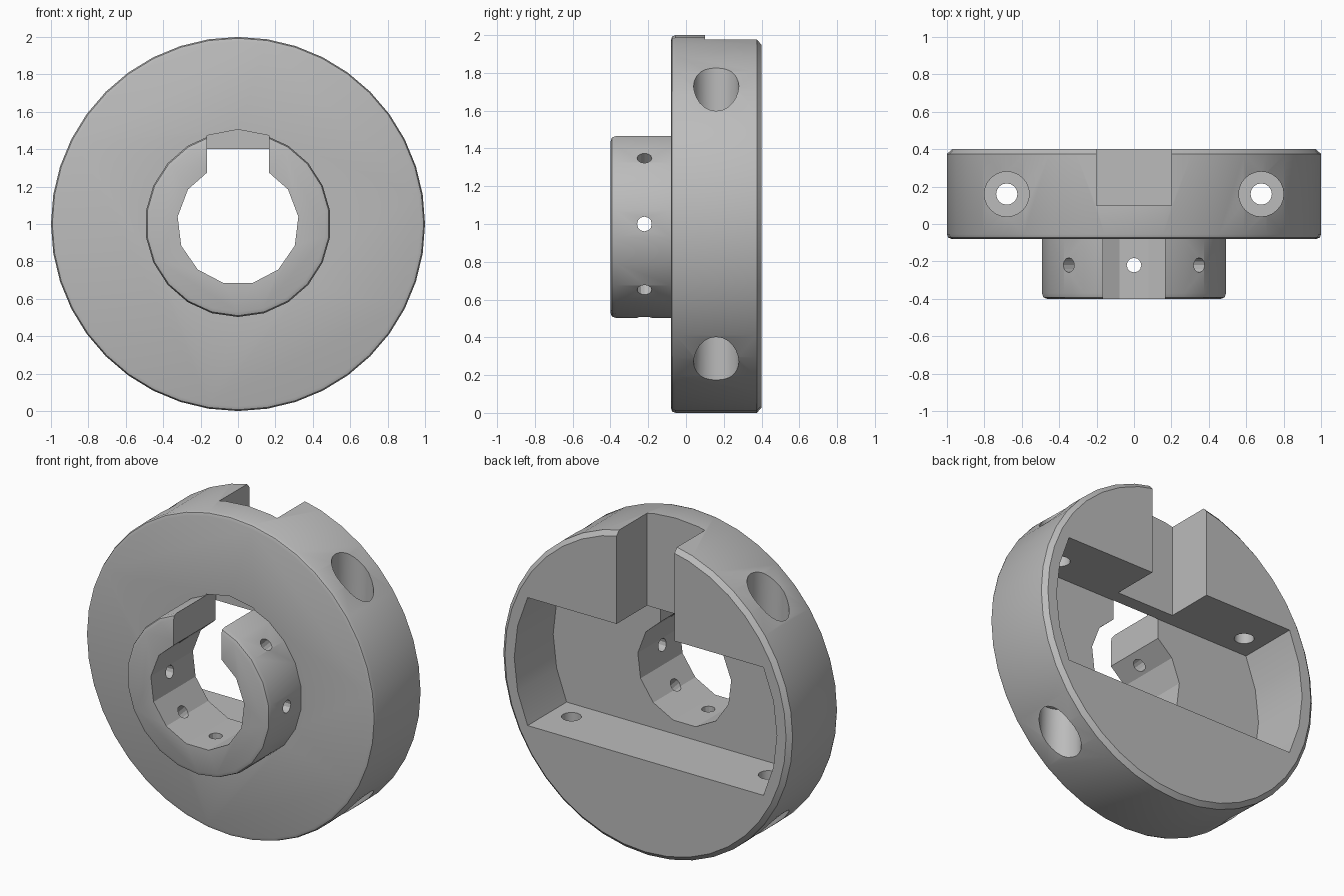
import bpy, bmesh, math
from mathutils import Matrix, Vector

cube = bpy.data.objects.get("Cube")
if cube:
    bpy.data.objects.remove(cube, do_unlink=True)

CENTRE = Vector((0, 0, 1))
FRONT, BACK, COLLAR_FRONT, WALL = -0.08, 0.40, -0.40, 0.015
SLOT, NOTCH = 0.165, 0.20

grey = bpy.data.materials.new("grey_metal")
grey.use_nodes = True
grey.diffuse_color = (0.5, 0.5, 0.5, 1)
grey.node_tree.nodes["Principled BSDF"].inputs["Base Color"].default_value = (0.5, 0.5, 0.5, 1)


def finish(name, bm):
    bmesh.ops.recalc_face_normals(bm, faces=bm.faces)
    mesh = bpy.data.meshes.new(name)
    bm.to_mesh(mesh)
    bm.free()
    mesh.materials.append(grey)
    obj = bpy.data.objects.new(name, mesh)
    bpy.context.collection.objects.link(obj)
    return obj


def turned(name, profile, sides):
    """Solid of revolution about y from (radius, y) rings."""
    bm = bmesh.new()
    rings = []
    for r, y in profile:
        angles = [2 * math.pi * i / sides for i in range(sides)]
        rings.append([bm.verts.new((r * math.sin(a), y, 1 + r * math.cos(a))) for a in angles])
    for low, high in zip(rings, rings[1:]):
        for i in range(sides):
            j = (i + 1) % sides
            bm.faces.new((low[i], low[j], high[j], high[i]))
    bm.faces.new(rings[0])
    bm.faces.new(rings[-1])
    return finish(name, bm)


def prism(name, outline, y0, y1):
    """Outline in (x, height from the axis), extruded along y."""
    bm = bmesh.new()
    face = bm.faces.new([bm.verts.new((x, y0, 1 + z)) for x, z in outline])
    ext = bmesh.ops.extrude_face_region(bm, geom=[face])["geom"]
    verts = [v for v in ext if isinstance(v, bmesh.types.BMVert)]
    bmesh.ops.translate(bm, verts=verts, vec=(0, y1 - y0, 0))
    return finish(name, bm)


def rod(name, radius, start, end, sides=16):
    start, end = Vector(start), Vector(end)
    axis = end - start
    bm = bmesh.new()
    turn = axis.to_track_quat("Z", "Y").to_matrix().to_4x4()
    bmesh.ops.create_cone(bm, cap_ends=True, segments=sides, radius1=radius, radius2=radius,
                          depth=axis.length, matrix=Matrix.Translation((start + end) / 2) @ turn)
    return finish(name, bm)


def combine(body, tool, operation="DIFFERENCE"):
    mod = body.modifiers.new("combine", "BOOLEAN")
    mod.operation, mod.solver, mod.object = operation, "EXACT", tool
    bpy.context.view_layer.objects.active = body
    bpy.ops.object.modifier_apply(modifier=mod.name)
    bpy.data.objects.remove(tool, do_unlink=True)


# Flange disc with a small front round and a back chamfer, plus the collar
body = turned("flanged_hub", [(0.975, FRONT), (0.993, FRONT + 0.007), (1, FRONT + 0.025),
                              (1, BACK - 0.025), (0.972, BACK)], 40)
collar = turned("collar", [(0.47, COLLAR_FRONT), (0.49, COLLAR_FRONT + 0.008),
                           (0.497, COLLAR_FRONT + 0.03), (0.497, FRONT + 0.04)], 22)
combine(body, collar, "UNION")

# Bore through the collar and the front wall
combine(body, turned("bore", [(0.325, -0.6), (0.325, 0.1)], 13))

# Back pocket: flat top and bottom, curved ends
radius, half = 0.908, 0.4
limit = math.asin(half / radius)
right_arc = [(radius * math.cos(a), radius * math.sin(a))
             for a in [limit * (i / 2 - 1) for i in range(5)]]
combine(body, prism("pocket", right_arc + [(-x, -z) for x, z in right_arc], WALL, 0.6))

# Key slot with an arched top, through the collar and front wall
slot = [(-SLOT, 0.15), (SLOT, 0.15), (SLOT, 0.473), (0, 0.505), (-SLOT, 0.473)]
combine(body, prism("key_slot", slot, -0.6, WALL + 0.001))

# Notch in the back of the rim, open at the top
notch = [(-NOTCH, 0.3), (NOTCH, 0.3), (NOTCH, 1.2), (-NOTCH, 1.2)]
combine(body, prism("rim_notch", notch, 0.10, 0.6))

# Counterbored bolt holes above and below the pocket
for x in (-0.68, 0.68):
    for side in (-1, 1):
        foot = Vector((x, 0.16, 1))
        up = Vector((0, 0, side))
        combine(body, rod("counterbore", 0.12, foot + up * 0.5, foot + up * 1.2, 24))
        combine(body, rod("bolt_hole", 0.057, foot + up * 0.3, foot + up * 0.6))

# Radial set screw holes around the collar, none at the slot
for i in range(1, 8):
    a = i * math.pi / 4
    out = Vector((math.sin(a), 0, math.cos(a)))
    base = CENTRE + Vector((0, -0.22, 0))
    combine(body, rod("screw_hole", 0.039, base + out * 0.2, base + out * 0.7, 12))

# Shade curved faces smooth, keep machined edges sharp
bpy.ops.object.select_all(action="DESELECT")
body.select_set(True)
bpy.context.view_layer.objects.active = body
bpy.ops.object.shade_smooth_by_angle(angle=math.radians(25))
